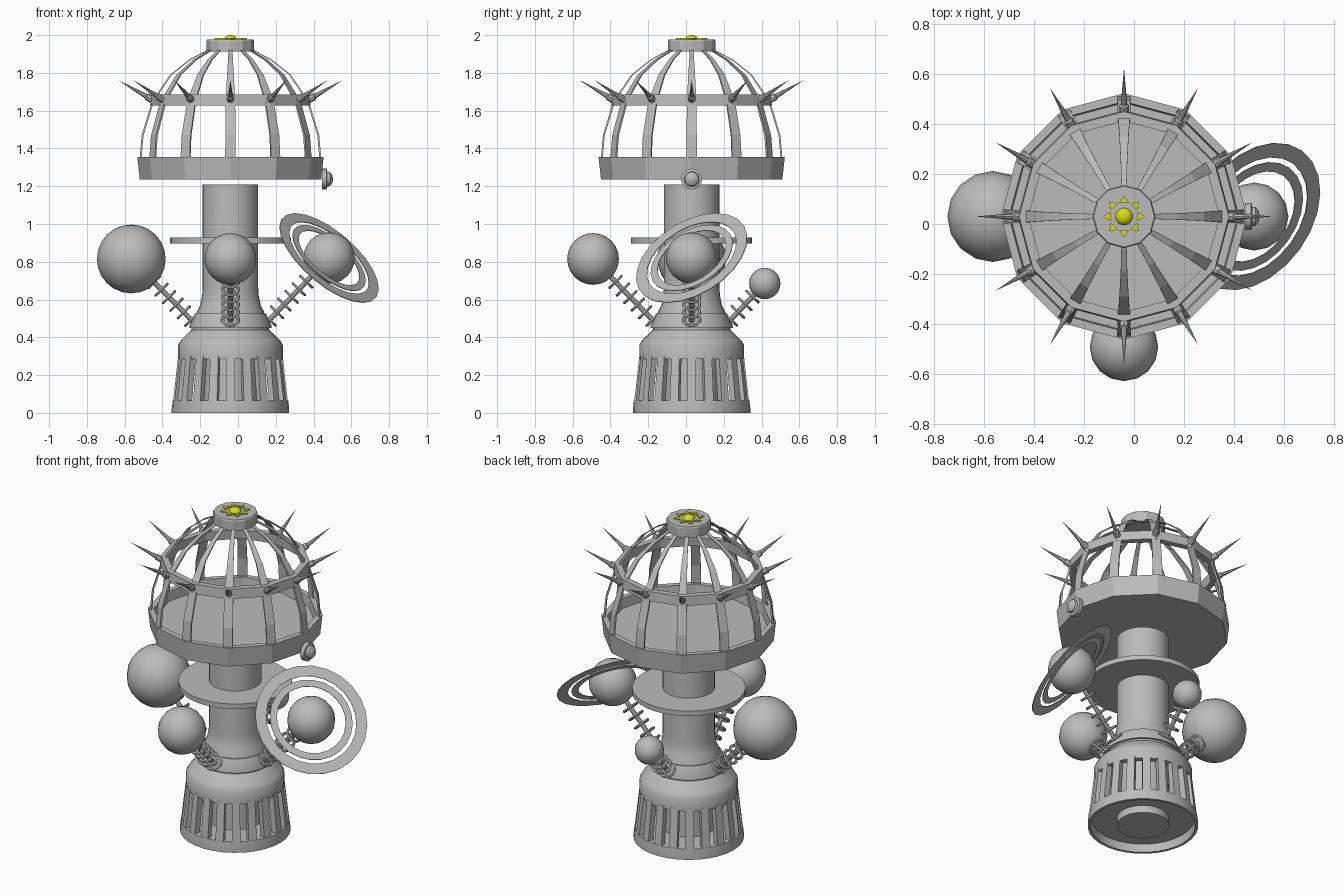
import bpy, bmesh, math
from mathutils import Vector, Matrix

if "Cube" in bpy.data.objects:
    bpy.data.objects.remove(bpy.data.objects["Cube"])

AXIS = Vector((-0.04, 0.03, 0))  # the tower axis


def material(name, rgb):
    m = bpy.data.materials.new(name)
    m.diffuse_color = (*rgb, 1)
    m.use_nodes = True
    m.node_tree.nodes["Principled BSDF"].inputs["Base Color"].default_value = m.diffuse_color
    return m


GREY = material("stone_grey", (0.5, 0.5, 0.5))
GOLD = material("sun_yellow", (0.7, 0.72, 0.01))


def finish(name, bm, mat=GREY, smooth=True):
    bmesh.ops.recalc_face_normals(bm, faces=bm.faces)
    me = bpy.data.meshes.new(name)
    bm.to_mesh(me)
    bm.free()
    me.materials.append(mat)
    ob = bpy.data.objects.new(name, me)
    ob.location = AXIS
    bpy.context.collection.objects.link(ob)
    if smooth:
        bpy.ops.object.select_all(action='DESELECT')
        ob.select_set(True)
        bpy.context.view_layer.objects.active = ob
        bpy.ops.object.shade_smooth_by_angle(angle=math.radians(32))
    return ob


def lathe(bm, profile, n, mat=Matrix(), closed=False):
    """Revolve (radius, height) points about z, then apply mat."""
    rings = []
    for r, z in profile:
        if r == 0:
            rings.append([bm.verts.new(mat @ Vector((0, 0, z)))] * n)
        else:
            rings.append([bm.verts.new(mat @ Vector((r * math.cos(2 * math.pi * i / n),
                          r * math.sin(2 * math.pi * i / n), z))) for i in range(n)])
    pairs = list(zip(rings, rings[1:])) + ([(rings[-1], rings[0])] if closed else [])
    for a, b in pairs:
        for i in range(n):
            j = (i + 1) % n
            bm.faces.new(list(dict.fromkeys((a[i], a[j], b[j], b[i]))))


def turned(name, profile, n, mat=Matrix(), closed=False, smooth=True, colour=GREY):
    bm = bmesh.new()
    lathe(bm, profile, n, mat, closed)
    return finish(name, bm, colour, smooth)


def aim(origin, direction):
    return Matrix.Translation(origin) @ Vector(direction).to_track_quat('Z', 'Y').to_matrix().to_4x4()


def spin(deg):
    return Matrix.Rotation(math.radians(deg), 4, 'Z')


def strip(bm, stations, mat):
    """Box-section bar through (radius, z, half width, thickness) stations."""
    prev = None
    for r, z, w, t in stations:
        cur = [bm.verts.new(mat @ Vector(p)) for p in
               ((r, -w, z), (r, w, z), (r - t, w, z), (r - t, -w, z))]
        if prev:
            for i in range(4):
                bm.faces.new((prev[i], prev[(i + 1) % 4], cur[(i + 1) % 4], cur[i]))
        else:
            bm.faces.new(cur)
        prev = cur
    bm.faces.new(prev)


# Slatted base
turned("base_ring", [(0, .05), (.29, .05), (.295, 0), (.311, 0), (.311, .02),
                     (.306, .065), (0, .065)], 32)
turned("base_shoulder", [(.24, .285), (.277, .285), (.277, .36), (.262, .385), (.205, .44),
                         (.205, .45), (.218, .45), (.218, .46), (.188, .525), (.14, .525),
                         (.14, .43), (.24, .36)], 32, closed=True)
bm = bmesh.new()
for i in range(20):
    strip(bm, [(.305, .05, .024, .035), (.277, .3, .022, .035)], spin(i * 18))
finish("base_slats", bm)

# Central column with its collar plate
turned("column", [(0, .005), (.147, .005), (.147, .48), (.182, .5), (.178, .535), (.16, .57),
                  (.15, .62), (.147, .66), (.147, 1.21), (0, 1.21)], 32)
turned("collar_plate", [(.14, .898), (.32, .898), (.32, .928), (.14, .928)], 32, closed=True)

# Planets on ringed arms: (name, angle, distance, height, radius)
for name, ang, d, h, rad in (("large", 180, .525, .815, .182), ("ringed", 0, .522, .82, .136),
                             ("front", 270, .522, .815, .137), ("small", 90, .387, .685, .083)):
    R = spin(ang)
    centre = R @ Vector((d, 0, h))
    bm = bmesh.new()
    bmesh.ops.create_uvsphere(bm, u_segments=16, v_segments=12, radius=rad,
                              matrix=Matrix.Translation(centre))
    finish(name + "_planet", bm)
    start = R @ Vector((.19, 0, .475))
    arm = aim(start, centre - start)
    length = (centre - start).length
    bm = bmesh.new()
    lathe(bm, [(0, 0), (.013, 0), (.013, length), (0, length)], 8, arm)
    s = .025
    while s < length - rad + .01:
        lathe(bm, [(.042 + .009 * math.cos(k * math.pi / 3), s + .008 * math.sin(k * math.pi / 3))
                   for k in range(6)], 16, arm, closed=True)
        # thin web joining the ring to the rod
        lathe(bm, [(.012, s - .003), (.018, s - .003), (.018, s + .003), (.012, s + .003)],
              8, arm, closed=True)
        s += .056
    finish(name + "_planet_arm", bm)

# Two flat tilted rings around the right planet
tilt = aim((.522, 0, .82), (.59, -.425, .686))
for name, ri, ro in (("outer_planet_ring", .262, .325), ("inner_planet_ring", .2, .24)):
    turned(name, [(ri, -.002), (ro, -.002), (ro, .002), (ri, .002)], 24, tilt, closed=True)

# Dome: floor dish, middle band and cap, all twelve-sided
turned("dome_floor", [(0, 1.235), (.48, 1.235), (.493, 1.355), (.46, 1.355), (.455, 1.295),
                      (0, 1.295)], 12, smooth=False)
turned("dome_band", [(.425, 1.627), (.42, 1.685), (.382, 1.685), (.387, 1.627)], 12,
       closed=True, smooth=False)
turned("dome_cap", [(0, 1.978), (.122, 1.978), (.126, 1.97), (.126, 1.912), (.11, 1.912),
                    (.11, 1.96), (0, 1.96)], 12, smooth=False)

# Dome ribs
bm = bmesh.new()
for i in range(12):
    strip(bm, [(.482, 1.33, .028, .01), (.47, 1.47, .027, .01), (.415, 1.65, .025, .01),
               (.32, 1.79, .018, .01), (.22, 1.87, .013, .01), (.115, 1.925, .01, .01)],
          spin(i * 30))
finish("dome_ribs", bm, smooth=False)

# Spikes with little sockets
bm = bmesh.new()
for i in range(12):
    m = spin(i * 30) @ aim((.4, 0, 1.65), (.195, 0, .112))
    lathe(bm, [(0, 0), (.019, 0), (.019, .05), (.013, .055), (0, .225)], 8, m)
finish("dome_spikes", bm)

# Round button on the dome rim
turned("rim_button", [(0, 0), (.055, 0), (.055, .024), (.04, .027), (.037, .042), (.022, .054),
                      (0, .058)], 20, aim((.485, 0, 1.238), (1, 0, 0)))

# Sun emblem on the cap
turned("sun_centre", [(0, 1.97), (.036, 1.97), (.034, 1.983), (.026, 1.993), (.013, 1.999),
                      (0, 2.0)], 16, colour=GOLD)
bm = bmesh.new()
for i in range(8):
    m = spin(i * 45)
    low, high = ([bm.verts.new(m @ Vector((x, y, z))) for x, y in
                  ((.054, -.02), (.084, 0), (.054, .02))] for z in (1.975, 1.985))
    bm.faces.new(low)
    bm.faces.new(high)
    for k in range(3):
        bm.faces.new((low[k], low[(k + 1) % 3], high[(k + 1) % 3], high[k]))
finish("sun_rays", bm, GOLD, smooth=False)
